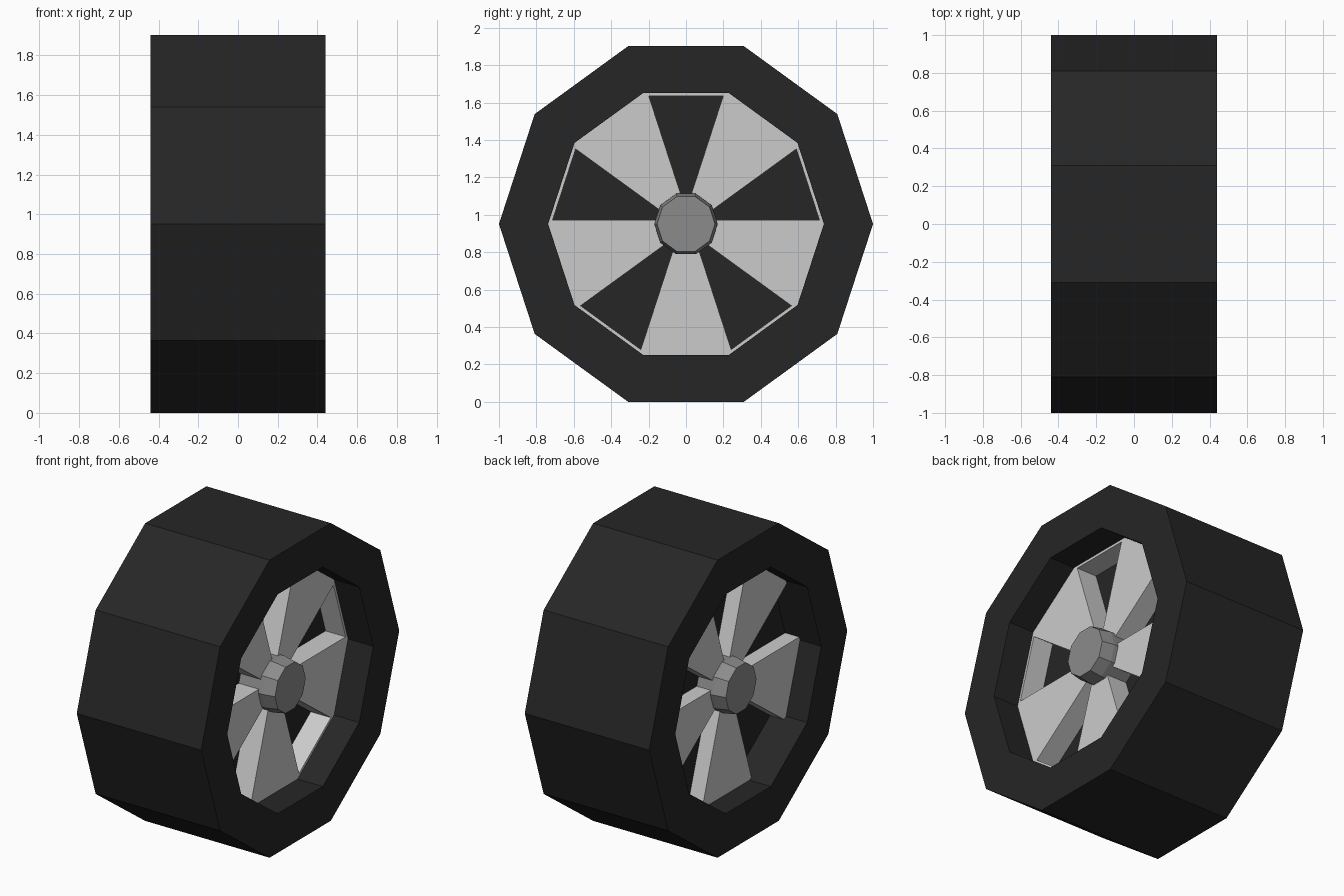
import bpy
import bmesh
import math
from mathutils import Vector

cube = bpy.data.objects.get("Cube")
if cube:
    bpy.data.objects.remove(cube, do_unlink=True)

SIDES = 10
STEP = 2 * math.pi / SIDES
AXLE_Z = math.cos(STEP / 2)          # flat side rests on the floor
TYRE_R, RIM_R = 1.0, 0.737
RIM_APOTHEM = RIM_R * AXLE_Z


def material(name, value):
    mat = bpy.data.materials.new(name)
    mat.use_nodes = True
    color = (value, value, value, 1)
    mat.diffuse_color = color
    bsdf = mat.node_tree.nodes["Principled BSDF"]
    bsdf.inputs["Base Color"].default_value = color
    bsdf.inputs["Roughness"].default_value = 0.8
    return mat


rubber = material("black rubber", 0.019)
alloy = material("light alloy", 0.6)
steel = material("grey steel", 0.26)


def finish(bm, name, mat):
    bmesh.ops.recalc_face_normals(bm, faces=bm.faces)
    mesh = bpy.data.meshes.new(name)
    bm.to_mesh(mesh)
    bm.free()
    mesh.materials.append(mat)
    obj = bpy.data.objects.new(name, mesh)
    obj.location.z = AXLE_Z
    bpy.context.collection.objects.link(obj)


def lathe(name, profile, mat):
    """Ten-sided turning around x of (x, radius) points, capped at both ends."""
    bm = bmesh.new()
    rings = [[bm.verts.new((x, r * math.cos(i * STEP), r * math.sin(i * STEP)))
              for i in range(SIDES)] for x, r in profile]
    for a, b in zip(rings, rings[1:]):
        for i in range(SIDES):
            j = (i + 1) % SIDES
            bm.faces.new((a[i], a[j], b[j], b[i]))
    bm.faces.new(rings[0])
    bm.faces.new(rings[-1])
    finish(bm, name, mat)


def prism(bm, outline, x0, x1):
    """Solid from an outline of (y, z) points, between two x positions."""
    near, far = ([bm.verts.new((x, p.x, p.y)) for p in outline] for x in (x0, x1))
    bm.faces.new(near)
    bm.faces.new(far)
    for i in range(len(outline)):
        j = (i + 1) % len(outline)
        bm.faces.new((near[i], near[j], far[j], far[i]))


def polar(angle, along, across=0):
    """Point at a distance along a direction, and sideways from it."""
    c, s = math.cos(angle), math.sin(angle)
    return Vector((along * c - across * s, along * s + across * c))


def window_half(apothem):
    return apothem * math.tan(STEP / 2) - 0.0235


# Tyre with a recessed well on each side
lathe("tyre", [(-0.19, RIM_R), (-0.44, RIM_R), (-0.44, TYRE_R),
               (0.44, TYRE_R), (0.44, RIM_R), (0.12, RIM_R)], rubber)


# Five flared spokes on each side
def spokes(name, x0, x1):
    bm = bmesh.new()
    for k in range(5):
        mid = -math.pi / 2 + k * 2 * STEP
        before, after = mid - STEP, mid + STEP
        prism(bm, [polar(before, 0.13, window_half(0.13)),
                   polar(before, RIM_APOTHEM, window_half(RIM_APOTHEM)),
                   polar(mid - STEP / 2, RIM_R),
                   polar(mid + STEP / 2, RIM_R),
                   polar(after, RIM_APOTHEM, -window_half(RIM_APOTHEM)),
                   polar(after, 0.13, -window_half(0.13))], x0, x1)
    finish(bm, name, alloy)


spokes("left_spokes", 0.12, 0.262)
spokes("right_spokes", -0.19, -0.29)

# Thin rim strips closing the windows on the left side
bm = bmesh.new()
inner = RIM_APOTHEM - 0.016
for k in range(5):
    mid = math.pi / 2 + k * 2 * STEP
    prism(bm, [polar(mid, a, sign * window_half(a))
               for a, sign in ((inner, -1), (RIM_APOTHEM, -1),
                               (RIM_APOTHEM, 1), (inner, 1))], 0.12, 0.262)
finish(bm, "left_rim", alloy)

# Hub running through the wheel, stepped in slightly at both tips
lathe("hub", [(-0.39, 0.155), (-0.31, 0.17), (0.29, 0.17), (0.37, 0.155)], steel)
